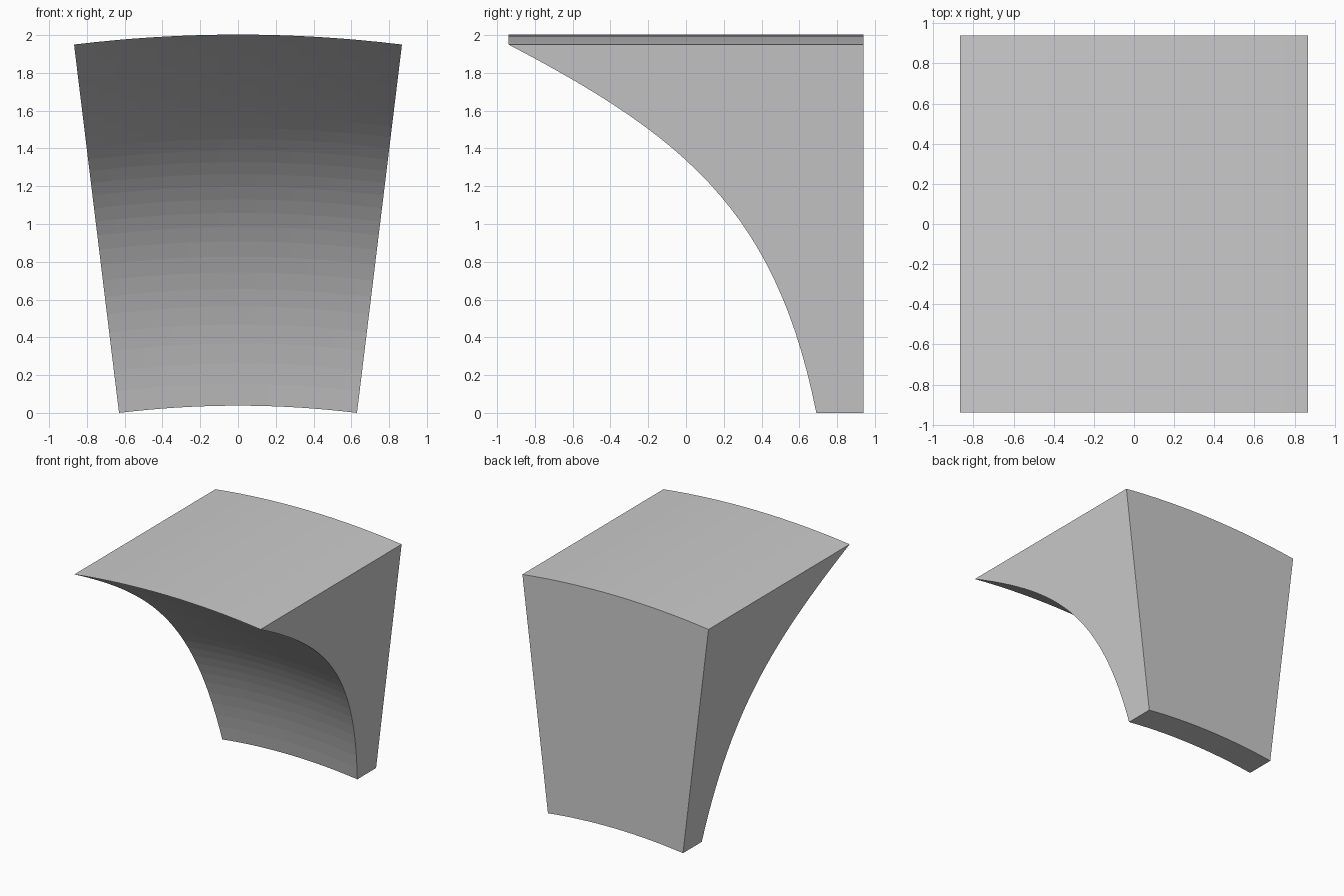
import bpy, bmesh, math
from mathutils import Vector
from mathutils.geometry import interpolate_bezier

if "Cube" in bpy.data.objects:
    bpy.data.objects.remove(bpy.data.objects["Cube"])

AXIS_Z = -5.16                      # centre of the bend, below the model
HALF = math.atan2(0.868, 1.95 - AXIS_Z)
STEPS = 16

# Side profile (y, z): concave front curve, then the flat base and back
curve = interpolate_bezier(Vector((-0.94, 1.95)), Vector((0.01, 1.456)),
                           Vector((0.48, 1.05)), Vector((0.69, 0.0)), 28)
profile = [(p[0], p[1]) for p in curve] + [(0.94, 0.0), (0.94, 1.95)]

# Sweep the profile around the axis to form the wedge-shaped block
bm = bmesh.new()
rings = []
for i in range(STEPS + 1):
    a = -HALF + 2 * HALF * i / STEPS
    ring = []
    for y, z in profile:
        r = (z - AXIS_Z) / math.cos(HALF)
        ring.append(bm.verts.new((r * math.sin(a), y, AXIS_Z + r * math.cos(a))))
    rings.append(ring)
n = len(profile)
for r0, r1 in zip(rings, rings[1:]):
    for j in range(n):
        k = (j + 1) % n
        bm.faces.new((r0[j], r0[k], r1[k], r1[j]))

# Flat side walls
bm.faces.new(rings[0])
bm.faces.new(rings[-1])
bmesh.ops.recalc_face_normals(bm, faces=bm.faces)

mesh = bpy.data.meshes.new("curved_bracket")
bm.to_mesh(mesh)
bm.free()
grey = bpy.data.materials.new("light_grey")
grey.diffuse_color = (0.6, 0.6, 0.6, 1)
grey.use_nodes = True
grey.node_tree.nodes["Principled BSDF"].inputs["Base Color"].default_value = grey.diffuse_color
mesh.materials.append(grey)
bpy.context.collection.objects.link(bpy.data.objects.new("curved_bracket", mesh))
